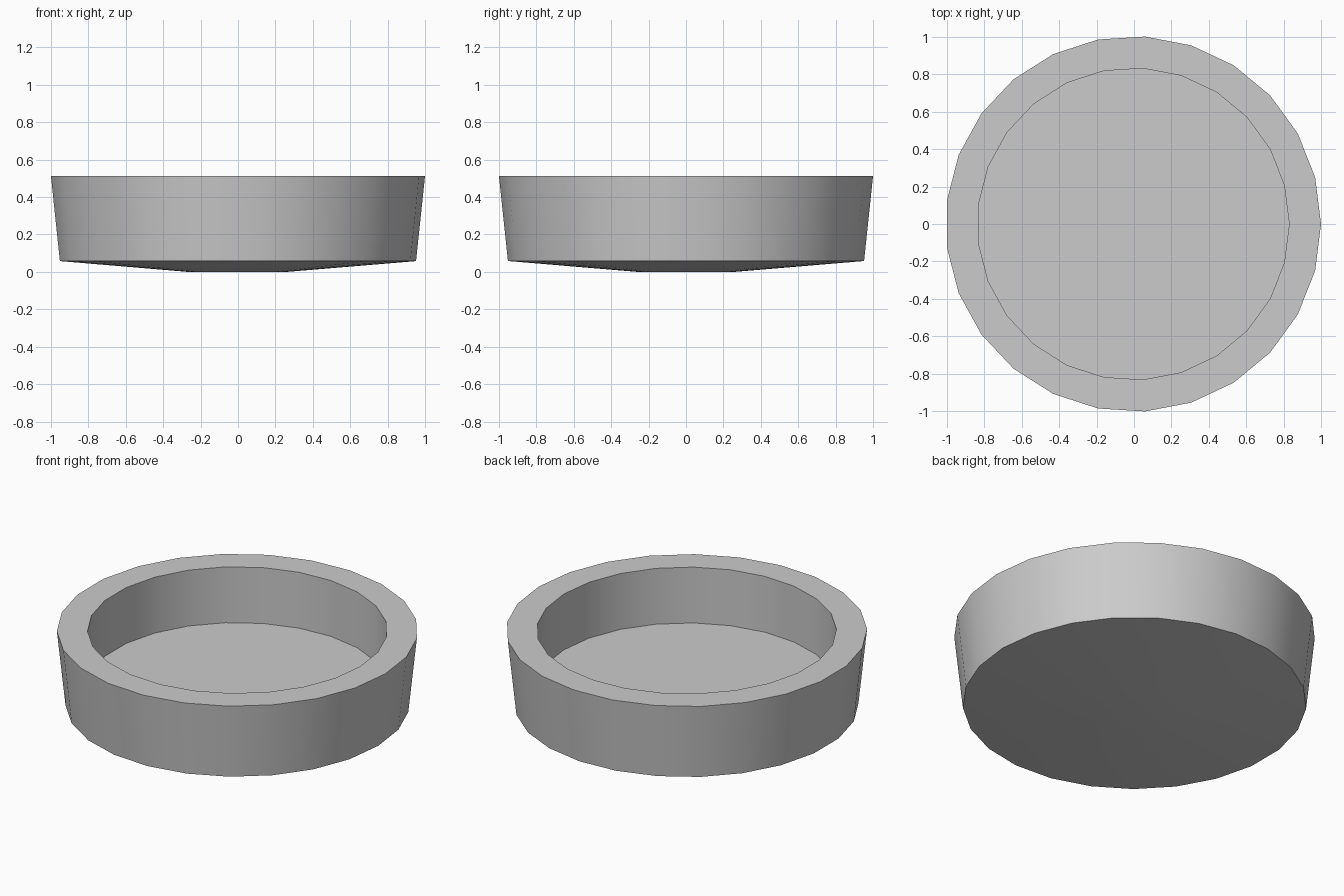
import bpy, bmesh, math

if "Cube" in bpy.data.objects:
    bpy.data.objects.remove(bpy.data.objects["Cube"])

SIDES = 25
CENTRE_X = -0.004  # odd side count: recentre the outline on x = 0

# half cross-section (radius, height): underside, outer wall, rim, inner wall, floor
profile = [(0.26, 0.0), (0.954, 0.058), (1.002, 0.512),
           (0.832, 0.512), (0.832, 0.17)]


def lathe(name, profile, sides):
    """Revolve a profile about z and cap both ends flat."""
    bm = bmesh.new()
    rings = []
    for r, z in profile:
        rings.append([bm.verts.new((CENTRE_X + r * math.cos(2 * math.pi * i / sides),
                                    r * math.sin(2 * math.pi * i / sides), z))
                      for i in range(sides)])
    for a, b in zip(rings, rings[1:]):
        for i in range(sides):
            j = (i + 1) % sides
            bm.faces.new((a[i], a[j], b[j], b[i]))
    bm.faces.new(rings[0][::-1])
    bm.faces.new(rings[-1])
    bmesh.ops.recalc_face_normals(bm, faces=bm.faces)
    mesh = bpy.data.meshes.new(name)
    bm.to_mesh(mesh)
    bm.free()
    obj = bpy.data.objects.new(name, mesh)
    bpy.context.collection.objects.link(obj)
    return obj


# shallow round dish
dish = lathe("shallow_dish", profile, SIDES)
bpy.context.view_layer.objects.active = dish
dish.select_set(True)
bpy.ops.object.shade_smooth_by_angle(angle=math.radians(30))
